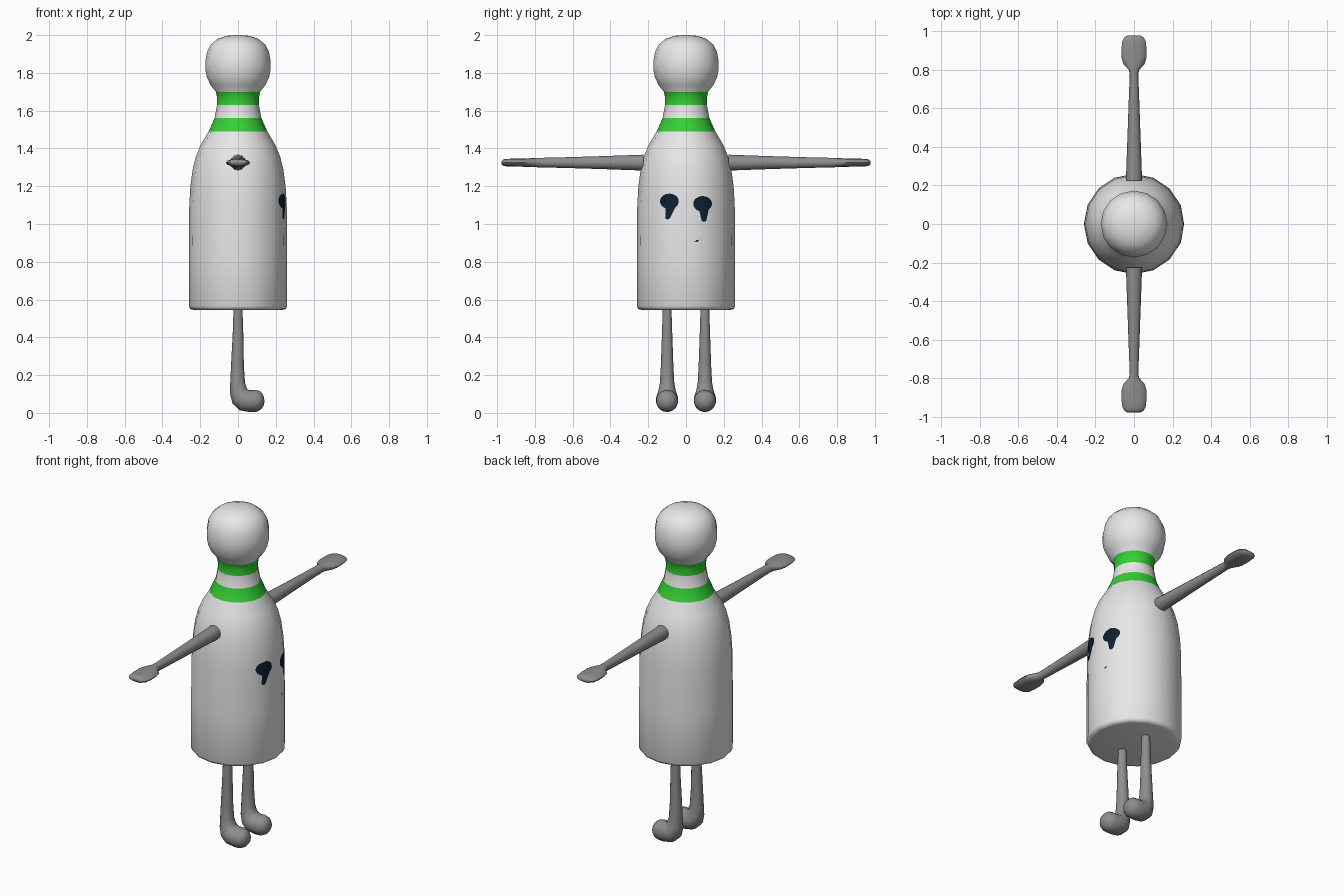
import bpy, bmesh, math
from mathutils import Vector
from mathutils.bvhtree import BVHTree

if "Cube" in bpy.data.objects:
    bpy.data.objects.remove(bpy.data.objects["Cube"])


def material(name, rgb):
    m = bpy.data.materials.new(name)
    m.diffuse_color = (*rgb, 1)
    m.use_nodes = True
    m.node_tree.nodes["Principled BSDF"].inputs["Base Color"].default_value = m.diffuse_color
    return m


WHITE = material("white", (0.8, 0.8, 0.8))
GREEN = material("green", (0.035, 0.62, 0.035))
GREY = material("grey", (0.27, 0.27, 0.27))
NAVY = material("navy", (0.004, 0.014, 0.032))


def finish(bm, name, mats, angle=50):
    me = bpy.data.meshes.new(name)
    bm.to_mesh(me)
    bm.free()
    for m in mats:
        me.materials.append(m)
    ob = bpy.data.objects.new(name, me)
    bpy.context.collection.objects.link(ob)
    bpy.ops.object.select_all(action='DESELECT')
    ob.select_set(True)
    bpy.context.view_layer.objects.active = ob
    bpy.ops.object.shade_smooth_by_angle(angle=math.radians(angle))
    return ob


def loft(rings):
    """Skin a list of equal-length point rings and cap both ends."""
    bm = bmesh.new()
    loops = [[bm.verts.new(p) for p in ring] for ring in rings]
    n = len(loops[0])
    for a, b in zip(loops, loops[1:]):
        for i in range(n):
            bm.faces.new((a[i], a[(i + 1) % n], b[(i + 1) % n], b[i]))
    bm.faces.new(loops[0][::-1])
    bm.faces.new(loops[-1])
    bmesh.ops.recalc_face_normals(bm, faces=bm.faces)
    return bm


def ellipse(c, u, v, ru, rv, n):
    c, u, v = Vector(c), Vector(u), Vector(v)
    return [c + u * ru * math.cos(2 * math.pi * i / n) + v * rv * math.sin(2 * math.pi * i / n)
            for i in range(n)]


# Pin body: lathed profile (radius, height), stripes chosen by height
profile = [(0.235, 0.545), (0.253, 0.55), (0.26, 0.565), (0.26, 0.85), (0.258, 1.1),
           (0.252, 1.2), (0.24, 1.29), (0.222, 1.36), (0.197, 1.42), (0.155, 1.49),
           (0.124, 1.56), (0.111, 1.63), (0.111, 1.67), (0.117, 1.70), (0.145, 1.735),
           (0.164, 1.775), (0.173, 1.82), (0.173, 1.86), (0.164, 1.91), (0.144, 1.95),
           (0.108, 1.98), (0.06, 1.996), (0.015, 2.0)]
bm = loft([ellipse((0, 0, z), (1, 0, 0), (0, 1, 0), r, r, 16) for r, z in profile])
for f in bm.faces:
    z = f.calc_center_median().z
    f.material_index = int(1.49 < z < 1.56 or 1.63 < z < 1.70)
surface = BVHTree.FromBMesh(bm)
finish(bm, "pin_body", [WHITE, GREEN])


# Painted face marks: outlines cut at the body facets and laid on the surface
def face_mark(name, outline):
    bm = bmesh.new()
    bm.faces.new([bm.verts.new((0, y, z)) for y, z in outline])
    bmesh.ops.triangulate(bm, faces=bm.faces)
    cuts = [((0, y, 0), (0, 1, 0)) for y in (-0.099, 0, 0.099)] + [((0, 0, 1.1), (0, 0, 1))]
    for co, no in cuts:
        bmesh.ops.bisect_plane(bm, geom=bm.verts[:] + bm.edges[:] + bm.faces[:],
                               plane_co=co, plane_no=no)
    for v in bm.verts:
        hit = surface.ray_cast(Vector((1, v.co.y, v.co.z)), Vector((-1, 0, 0)))[0]
        v.co.x = hit.x + 0.003
    bmesh.ops.recalc_face_normals(bm, faces=bm.faces)
    for f in bm.faces:
        f.normal_update()
        if f.normal.x < 0:
            f.normal_flip()
    finish(bm, name, [NAVY])


for name, y0, z0, drip in (("left_eye", -0.088, 1.12, -0.01), ("right_eye", 0.088, 1.107, 0.007)):
    pts = []
    for i in range(17):
        a = math.radians(-70 + i * 320 / 16)
        pts.append((y0 + 0.05 * math.cos(a), z0 + 0.041 * math.sin(a)))
    pts += [(y0 + drip - 0.012, z0 - 0.09), (y0 + drip, z0 - 0.097), (y0 + drip + 0.012, z0 - 0.09)]
    face_mark(name, pts)
face_mark("mouth_mark", [(0.045, 0.905), (0.06, 0.905), (0.072, 0.917), (0.055, 0.914)])

# Arms: (distance out, half width, half height), ending in flat paddle hands
arm = [(0.225, 0.042, 0.042), (0.45, 0.034, 0.034), (0.65, 0.027, 0.028), (0.78, 0.022, 0.025),
       (0.80, 0.028, 0.024), (0.83, 0.055, 0.023), (0.86, 0.064, 0.022), (0.91, 0.065, 0.021),
       (0.95, 0.06, 0.02), (0.968, 0.05, 0.016), (0.977, 0.035, 0.008)]
for name, s in (("front_arm", -1), ("back_arm", 1)):
    finish(loft([ellipse((0, s * d, 1.325), (1, 0, 0), (0, 0, 1), w, h, 12) for d, w, h in arm]),
           name, [GREY])

# Legs: swept tubes (x, z, tilt of ring, radius), bending forward into round feet
leg = [(0, 0.6, 0, 0.022), (0, 0.42, 0, 0.028), (-0.003, 0.25, 0, 0.034), (-0.002, 0.16, 0, 0.039),
       (0.003, 0.115, 15, 0.047), (0.014, 0.085, 40, 0.056), (0.035, 0.068, 65, 0.06),
       (0.065, 0.062, 90, 0.058), (0.095, 0.064, 95, 0.058), (0.117, 0.067, 95, 0.05),
       (0.132, 0.069, 95, 0.034), (0.139, 0.07, 95, 0.014)]
for name, y in (("front_leg", -0.1), ("back_leg", 0.1)):
    rings = []
    for x, z, tilt, r in leg:
        t = math.radians(tilt)
        rings.append(ellipse((x, y, z), (math.cos(t), 0, math.sin(t)), (0, 1, 0), r, r, 14))
    finish(loft(rings), name, [GREY], 70)
